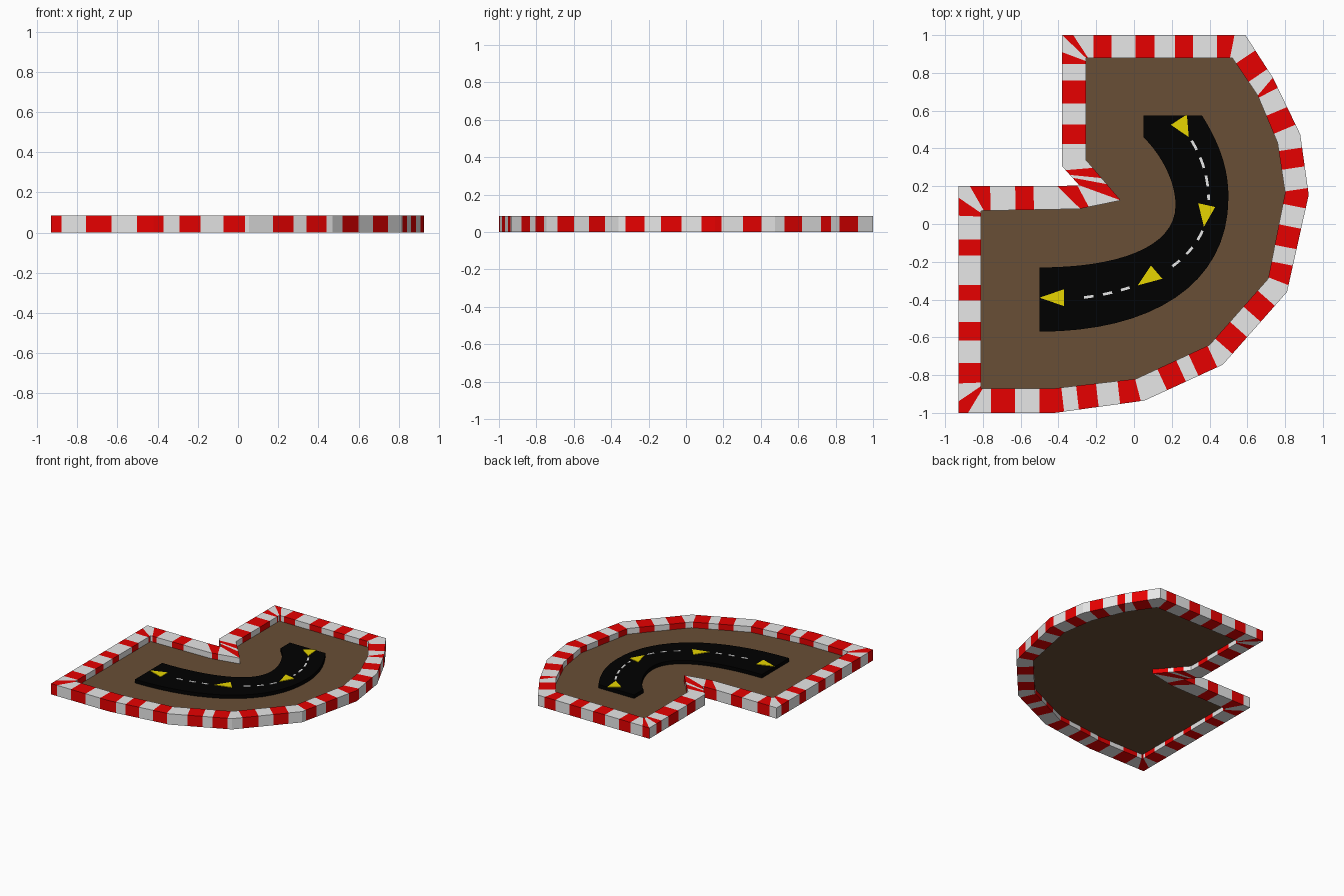
import bpy
from mathutils import Vector

if "Cube" in bpy.data.objects:
    bpy.data.objects.remove(bpy.data.objects["Cube"])

RIM_Z, FLOOR_Z, ROAD_Z = 0.085, 0.04, 0.068


def material(name, rgb):
    m = bpy.data.materials.new(name)
    m.diffuse_color = (*rgb, 1)
    m.use_nodes = True
    m.node_tree.nodes["Principled BSDF"].inputs["Base Color"].default_value = m.diffuse_color
    return m


WHITE = material("kerb white", (0.8, 0.8, 0.8))
RED = material("kerb red", (0.8, 0.0, 0.0))
BROWN = material("dirt brown", (0.139, 0.077, 0.037))
BLACK = material("asphalt black", (0.0, 0.0, 0.0))
YELLOW = material("arrow yellow", (0.8, 0.66, 0.0))


def make(name, verts, faces, mats, indices=None):
    me = bpy.data.meshes.new(name)
    me.from_pydata(verts, [], faces)
    for m in mats:
        me.materials.append(m)
    if indices:
        me.polygons.foreach_set("material_index", indices)
    ob = bpy.data.objects.new(name, me)
    bpy.context.collection.objects.link(ob)
    return ob


def slabs(name, polygons, z0, z1, mat):
    """Upright prisms from outlines."""
    verts, faces = [], []
    for pts in polygons:
        area = sum(a[0] * b[1] - b[0] * a[1] for a, b in zip(pts, pts[1:] + pts[:1]))
        if area < 0:
            pts = pts[::-1]
        b, n = len(verts), len(pts)
        verts += [(p[0], p[1], z0) for p in pts] + [(p[0], p[1], z1) for p in pts]
        faces.append([b + i for i in reversed(range(n))])
        faces.append([b + n + i for i in range(n)])
        faces += [(b + i, b + (i + 1) % n, b + n + (i + 1) % n, b + n + i) for i in range(n)]
    return make(name, verts, faces, [mat])


def bezier(p, steps):
    a, b, c, d = (Vector(q) for q in p)
    return [a * (1 - t) ** 3 + b * 3 * t * (1 - t) ** 2 + c * 3 * t * t * (1 - t) + d * t ** 3
            for t in (i / steps for i in range(steps + 1))]


def curve(first, second, steps=16):
    return bezier(first, steps) + bezier(second, steps)[1:]


# Kerb corners: outer point and inner point, counter-clockwise
outer = [(-.93, -1), (-.42, -1), (.055, -.935), (.47, -.745), (.81, -.36), (.925, .155),
         (.88, .475), (.735, .775), (.59, 1), (-.38, 1), (-.38, .305), (-.29, .205),
         (-.42, .2), (-.93, .2)]
inner = [(-.81, -.87), (-.42, -.87), (.01, -.82), (.40, -.64), (.71, -.29), (.80, .165),
         (.76, .43), (.655, .68), (.52, .88), (-.255, .88), (-.255, .34), (-.07, .125),
         (-.29, .08), (-.81, .07)]
# Colour changes along each kerb side, after whether it starts red
stripes = [(1, [.10, .34, .59, .84]), (1, [.105, .27, .49, .73, .96]),
           (0, [.29, .53, .69, .93]), (0, [.15, .38, .59, .81]),
           (0, [.07, .27, .44, .65, .86]), (1, [.11, .47, .78]),
           (0, [.17, .48, .82]), (0, [.2, .64]),
           (0, [.06, .155, .285, .385, .495, .6, .73, .83, .94]),
           (0, [.13, .22, .345, .52, .68, .83]), (0, [.2, .45, .6]), (0, [.08, .9]),
           (0, [.22, .41, .67, .88]),
           (0, [.05, .13, .235, .305, .435, .505, .6, .68, .78, .87, .95])]
SLANTED = 10   # the short side of the notch fans its stripes instead

# Striped kerb: a closed ring of box sections, stripes square to each side
sections, colours = [], []
for i, (start, cuts) in enumerate(stripes):
    j = (i + 1) % len(outer)
    o0, o1, n0, n1 = (Vector(p) for p in (outer[i], outer[j], inner[i], inner[j]))
    for k, t in enumerate([0] + cuts):
        o, s = o0.lerp(o1, t), t
        if k and i != SLANTED:
            s = (o - n0).dot(n1 - n0) / (n1 - n0).length_squared
            s = min(max(s, 0.25 * t), 1 - 0.25 * (1 - t))
        sections.append((o, n0.lerp(n1, s)))
        colours.append((start + k) % 2)
verts, faces, idx = [], [], []
for o, n in sections:
    verts += [(*o, 0), (*o, RIM_Z), (*n, RIM_Z), (*n, 0)]
for s, c in enumerate(colours):
    a, b = 4 * s, 4 * ((s + 1) % len(sections))
    for e in range(4):
        f = (e + 1) % 4
        faces.append((a + e, b + e, b + f, a + f))
        idx.append(c)
make("striped_kerb", verts, faces, [WHITE, RED], idx)

# Dirt floor inside the kerb
slabs("dirt_floor", [inner], FLOOR_Z - 0.004, FLOOR_Z, BROWN)

# Curved asphalt road with a square corner at its far end
road_out = curve([(.36, .575), (.45, .43), (.5, .30), (.5, .14)],
                 [(.5, .14), (.5, -.33), (.08, -.57), (-.5, -.57)])
road_in = curve([(.05, .46), (.15, .36), (.22, .22), (.22, .10)],
                [(.22, .10), (.22, -.13), (-.1, -.23), (-.5, -.23)])
slabs("road", [road_out + road_in[::-1] + [Vector((.05, .575))]], FLOOR_Z, ROAD_Z, BLACK)

# Yellow direction arrows
arrows = [[(.195, .525), (.28, .58), (.29, .46)], [(.34, .11), (.43, .09), (.37, -.015)],
          [(.09, -.22), (.15, -.29), (.02, -.325)], [(-.37, -.345), (-.37, -.435), (-.5, -.39)]]
slabs("direction_arrows", arrows, ROAD_Z, ROAD_Z + 0.004, YELLOW)

# Dashed centre line, left out under the arrows
path = curve([(.25, .52), (.36, .38), (.395, .25), (.395, .12)],
             [(.395, .12), (.395, -.21), (.0, -.4), (-.45, -.4)], 100)
centres = [sum((Vector(p) for p in a), Vector((0, 0))) / 3 for a in arrows]
dashes, run, travelled = [], [], 0


def finish_dash():
    if len(run) > 3:
        side = [(b - a).normalized().orthogonal() * 0.007
                for a, b in zip(run, run[1:] + [run[-1] * 2 - run[-2]])]
        dashes.append([p + s for p, s in zip(run, side)] +
                      [p - s for p, s in zip(run, side)][::-1])
    run.clear()


for p, q in zip(path, path[1:]):
    travelled += (q - p).length
    if travelled % 0.1 < 0.06 and all((p - c).length > 0.065 for c in centres):
        run.append(p)
    else:
        finish_dash()
finish_dash()
slabs("centre_dashes", dashes, ROAD_Z, ROAD_Z + 0.003, WHITE)
